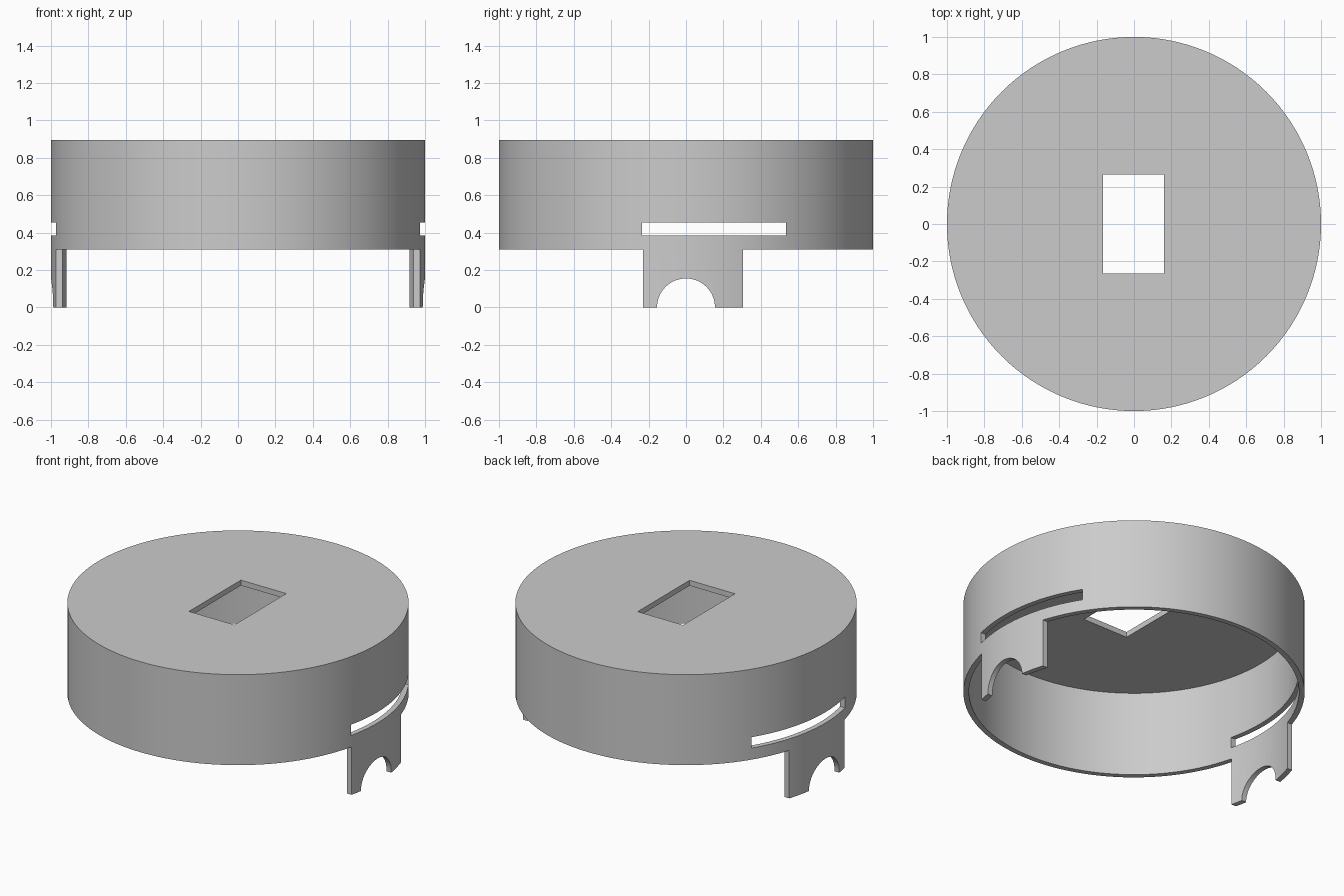
import bpy
import math

RADIUS, INNER = 1.0, 0.967
TOP, RIM = 0.895, 0.31
PLATE = 0.035

cube = bpy.data.objects.get("Cube")
if cube:
    bpy.data.objects.remove(cube, do_unlink=True)

grey = bpy.data.materials.new("plain grey")
grey.use_nodes = True
colour = (0.6, 0.6, 0.6, 1)
grey.diffuse_color = colour
grey.node_tree.nodes["Principled BSDF"].inputs["Base Color"].default_value = colour


def cylinder(name, radius, z0, z1, segments=128):
    bpy.ops.mesh.primitive_cylinder_add(vertices=segments, radius=radius, depth=z1 - z0,
                                        location=(0, 0, (z0 + z1) / 2))
    bpy.context.object.name = name
    return bpy.context.object


def box(name, xs, ys, zs):
    spans = (xs, ys, zs)
    bpy.ops.mesh.primitive_cube_add(size=1, location=[sum(s) / 2 for s in spans])
    ob = bpy.context.object
    ob.name = name
    ob.scale = [s[1] - s[0] for s in spans]
    return ob


def cut(target, cutter):
    cutter.hide_render = True
    mod = target.modifiers.new(cutter.name, "BOOLEAN")
    mod.operation = "DIFFERENCE"
    mod.solver = "EXACT"
    mod.object = cutter
    bpy.context.view_layer.objects.active = target
    bpy.ops.object.modifier_apply(modifier=mod.name)
    bpy.data.objects.remove(cutter, do_unlink=True)


# Round cap, hollow from below
cap = cylinder("round_cap", RADIUS, 0, TOP)
cut(cap, cylinder("hollow", INNER, -0.5, TOP - PLATE))

# Trim the skirt so that only the two side legs reach the ground
cut(cap, box("front_trim", (-2, 2), (-2, -0.23), (-1, RIM)))
cut(cap, box("back_trim", (-2, 2), (0.305, 2), (-1, RIM)))

# Rectangular opening in the top plate
cut(cap, box("top_opening", (-0.165, 0.16), (-0.265, 0.265), (0.7, 1.2)))

# Long slot above each leg
cut(cap, box("side_slots", (-2, 2), (-0.235, 0.535), (0.385, 0.455)))

# Half-round arch through both legs
arch = cylinder("leg_arches", 0.155, -2, 2, 64)
arch.rotation_euler.y = math.pi / 2
arch.location.z = 0
cut(cap, arch)

# Finish
cap.data.materials.clear()
cap.data.materials.append(grey)
for poly in cap.data.polygons:
    poly.material_index = 0
bpy.ops.object.select_all(action="DESELECT")
cap.select_set(True)
bpy.context.view_layer.objects.active = cap
bpy.ops.object.shade_smooth_by_angle(angle=math.radians(30))
